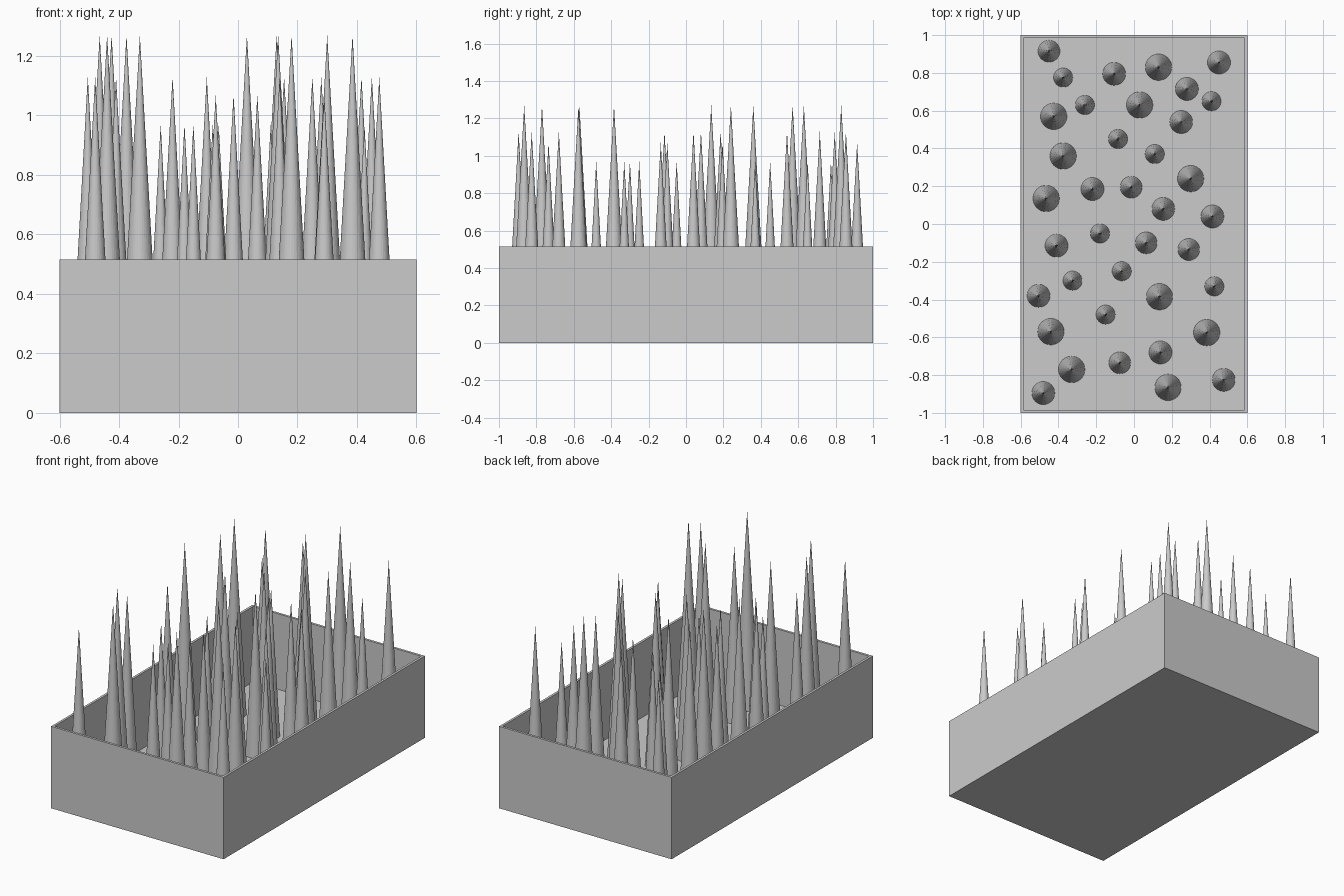
import bpy, bmesh

if "Cube" in bpy.data.objects:
    bpy.data.objects.remove(bpy.data.objects["Cube"])

WALL, FLOOR = 0.015, 0.04

# open tray: box whose top is inset and pushed down
bm = bmesh.new()
bmesh.ops.create_cube(bm, size=1)
for v in bm.verts:
    v.co = (v.co.x * 1.2, v.co.y * 2.0, (v.co.z + 0.5) * 0.515)
top = max(bm.faces, key=lambda f: f.calc_center_median().z)
bmesh.ops.inset_region(bm, faces=[top], thickness=WALL, use_even_offset=True)
res = bmesh.ops.extrude_discrete_faces(bm, faces=[top])
for v in res["faces"][0].verts:
    v.co.z = FLOOR
bmesh.ops.recalc_face_normals(bm, faces=bm.faces)
me = bpy.data.meshes.new("tray")
bm.to_mesh(me)
bm.free()
bpy.context.collection.objects.link(bpy.data.objects.new("tray", me))

# spikes grouped by (tip height, base radius)
spikes = {
    (1.27, 0.07): [(.13, .83), (.03, .63), (-.425, .57), (-.375, .36), (.3, .24), (-.465, .135),
                   (.135, -.385), (-.44, -.57), (.385, -.575), (-.33, -.77), (.18, -.865)],
    (1.13, 0.061): [(-.105, .795), (.45, .855), (.28, .715), (.25, .54), (-.22, .185), (.155, .08),
                    (.415, .04), (-.41, -.115), (-.505, -.38), (.14, -.68), (.475, -.825), (-.48, -.895)],
    (1.07, 0.058): [(-.45, .915), (-.015, .195), (.065, -.1), (.29, -.135), (-.075, -.735)],
    (0.97, 0.051): [(-.375, .775), (-.26, .63), (.41, .65), (-.085, .45), (.11, .37), (-.18, -.05),
                    (-.325, -.3), (-.065, -.25), (.425, -.33), (-.15, -.48)],
}
for (tip, r), spots in spikes.items():
    h = tip - FLOOR
    for x, y in spots:
        bpy.ops.mesh.primitive_cone_add(vertices=32, radius1=r, radius2=0, depth=h,
                                        location=(x, y, FLOOR + h / 2))
        bpy.context.object.name = "spike"
